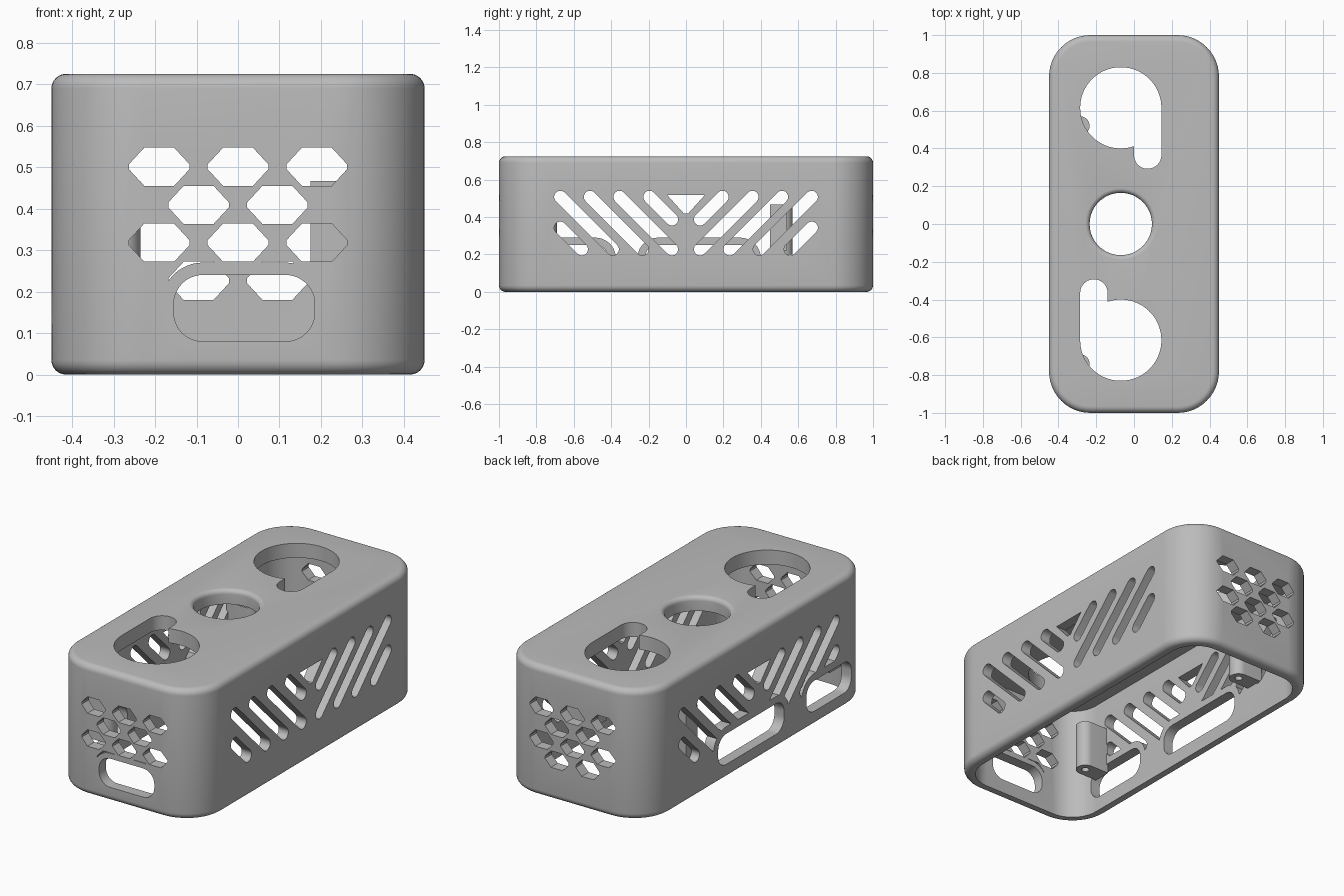
import bpy, bmesh
from math import sin, cos, pi, atan2

if "Cube" in bpy.data.objects:
    bpy.data.objects.remove(bpy.data.objects["Cube"], do_unlink=True)

WX, WY, H = 0.45, 1.0, 0.725      # half width, half length, height
WALL, ROOF, EDGE = 0.06, 0.08, 0.035
HOLE_X = -0.07                    # centre line of the top openings

grey = bpy.data.materials.new("grey plastic")
grey.use_nodes = True
grey.diffuse_color = (0.5, 0.5, 0.5, 1)
grey.node_tree.nodes["Principled BSDF"].inputs["Base Color"].default_value = (0.5, 0.5, 0.5, 1)


# ---- outline helpers (2D point lists) ----
def arc(cx, cy, r, a0, a1, n):
    return [(cx + r * cos(a0 + (a1 - a0) * i / n), cy + r * sin(a0 + (a1 - a0) * i / n))
            for i in range(n + 1)]


def circle(cx, cy, r, n=48):
    return arc(cx, cy, r, 0, 2 * pi, n)[:-1]


def rounded_rect(x0, x1, y0, y1, r, n=12):
    pts = []
    for k, (x, y) in enumerate([(x1 - r, y1 - r), (x0 + r, y1 - r), (x0 + r, y0 + r), (x1 - r, y0 + r)]):
        pts += arc(x, y, r, k * pi / 2, (k + 1) * pi / 2, n)
    return pts


def slit(a, b, r=0.033):
    t = atan2(b[1] - a[1], b[0] - a[0])
    return arc(*b, r, t - pi / 2, t + pi / 2, 10) + arc(*a, r, t + pi / 2, t + 3 * pi / 2, 10)


def at_z(outline, z):
    return [(x, y, z) for x, y in outline]


# ---- solid helpers ----
def loft(name, solids):
    """Each solid is a list of matching 3D loops, skinned and capped."""
    bm = bmesh.new()
    for loops in solids:
        rings = [[bm.verts.new(p) for p in loop] for loop in loops]
        n = len(rings[0])
        for a, b in zip(rings, rings[1:]):
            for i in range(n):
                bm.faces.new((a[i], a[(i + 1) % n], b[(i + 1) % n], b[i]))
        bm.faces.new(rings[0][::-1])
        bm.faces.new(rings[-1])
    bmesh.ops.recalc_face_normals(bm, faces=bm.faces)
    mesh = bpy.data.meshes.new(name)
    bm.to_mesh(mesh)
    bm.free()
    mesh.materials.append(grey)
    ob = bpy.data.objects.new(name, mesh)
    bpy.context.collection.objects.link(ob)
    return ob


def prism(name, outlines, axis, lo, hi):
    place = {"x": lambda u, v, w: (w, u, v), "y": lambda u, v, w: (u, w, v),
             "z": lambda u, v, w: (u, v, w)}[axis]
    return loft(name, [[[place(u, v, w) for u, v in o] for w in (lo, hi)] for o in outlines])


def cut(ob, cutter):
    mod = ob.modifiers.new("cut", "BOOLEAN")
    mod.operation, mod.solver, mod.object = "DIFFERENCE", "EXACT", cutter
    bpy.context.view_layer.objects.active = ob
    bpy.ops.object.modifier_apply(modifier=mod.name)
    bpy.data.objects.remove(cutter, do_unlink=True)


def smooth(ob):
    bpy.ops.object.select_all(action="DESELECT")
    ob.select_set(True)
    bpy.context.view_layer.objects.active = ob
    bpy.ops.object.shade_smooth_by_angle(angle=0.6)


# ---- shell: rounded box with soft rims, open underneath ----
def body_ring(inset, z):
    return at_z(rounded_rect(-WX + inset, WX - inset, -WY + inset, WY - inset, 0.22 - inset), z)


steps = [i * pi / 12 for i in range(7)]
rings = [body_ring(EDGE * (1 - sin(a)), EDGE * (1 - cos(a))) for a in steps]
rings += [body_ring(EDGE * (1 - cos(a)), H - EDGE * (1 - sin(a))) for a in steps]
shell = loft("case_shell", [rings])
cut(shell, loft("cavity", [[body_ring(WALL, -0.1), body_ring(WALL, H - ROOF)]]))

# ---- round top opening with a rolled lip ----
lip = 0.025
lip_rings = [at_z(circle(HOLE_X, 0, 0.165), 0.5)]
lip_rings += [at_z(circle(HOLE_X, 0, 0.165 + lip * (1 - cos(a))), H - lip * (1 - sin(a))) for a in steps]
lip_rings.append(at_z(circle(HOLE_X, 0, 0.165 + lip), H + 0.1))
cut(shell, loft("round_cutter", [lip_rings]))

# ---- keyhole openings: circle with a side tail, one turned half around ----
R, TAIL, CY, TY = 0.215, 0.0725, 0.615, 0.365
for s in (1, -1):
    a0 = atan2(-(R * R - (R - 2 * TAIL) ** 2) ** 0.5, R - 2 * TAIL)
    key = arc(0, CY, R, 0, 2 * pi + a0, 56)
    key += arc(R - TAIL, TY, TAIL, pi, 2 * pi, 20)
    cut(shell, prism("keyhole_cutter", [[(HOLE_X + s * x, s * y) for x, y in key]], "z", 0.6, 0.8))

# ---- honeycomb vents on both ends ----
hexes = []
for row, z in enumerate((0.501, 0.409, 0.318, 0.226)):
    for cx in ((-0.19, 0, 0.19) if row % 2 == 0 else (-0.095, 0.095)):
        hexes.append([(cx + u, z + v) for u, v in
                      ((0.073, -0.006), (0.073, 0.006), (0.036, 0.046), (-0.036, 0.046),
                       (-0.073, 0.006), (-0.073, -0.006), (-0.036, -0.046), (0.036, -0.046))])

# ---- diagonal vents on both long sides ----
slits = []
for s in (1, -1):
    for top in (0.355, 0.513, 0.672):
        slits.append(slit((s * top, 0.508), (s * (top - 0.28), 0.228)))
    slits.append(slit((s * 0.195, 0.508), (s * 0.075, 0.388)))
    slits.append(slit((s * 0.672, 0.343), (s * 0.557, 0.228)))
slits.append([(-0.1, 0.517), (0.1, 0.517), (0.012, 0.42), (-0.012, 0.42)])

# ---- port slots; the vents stop short of a solid margin around each ----
front_port = [(-0.155, 0.185, 0.08, 0.24)]
side_ports = [(-0.22, 0.36, 0.08, 0.25), (-0.815, -0.415, 0.08, 0.25)]


def slots(ports, grow=0):
    return [rounded_rect(a - grow, b + grow, c - grow, d + grow, 0.07 + grow) for a, b, c, d in ports]


for axis, reach, vents, ports, margin in (("y", WY, hexes, front_port, 0.03),
                                          ("x", WX, slits, side_ports, 0.04)):
    far, near = reach + 0.05, reach - WALL - 0.04
    cut(shell, prism("vent_cutter", vents, axis, near, far))
    vent = prism("vent_cutter", vents, axis, -far, -near)
    for port in slots(ports, margin):
        cut(vent, prism("margin", [port], axis, -far - 0.1, -near + 0.1))
    cut(shell, vent)
    cut(shell, prism("port_cutter", slots(ports), axis, -far, -near))
smooth(shell)

# ---- screw posts bracketed to the wall ----
PX, TOP = -0.285, 0.467
for name, y in (("front_screw_post", -0.74), ("back_screw_post", 0.52)):
    outline = arc(PX, y, 0.05, -pi / 2, pi / 2, 20) + [(-0.4, y + 0.05), (-0.4, y - 0.05)]
    post = prism(name, [outline], "z", 0.2, TOP)
    cut(post, prism("pilot_cutter", [circle(PX, y, 0.02, 24)], "z", 0.1, 0.35))
    smooth(post)

# ---- support block on the opposite wall ----
prism("support_block", [[(0.175, 0.45), (0.4, 0.45), (0.4, 0.54), (0.175, 0.54)]], "z", 0.22, TOP)
